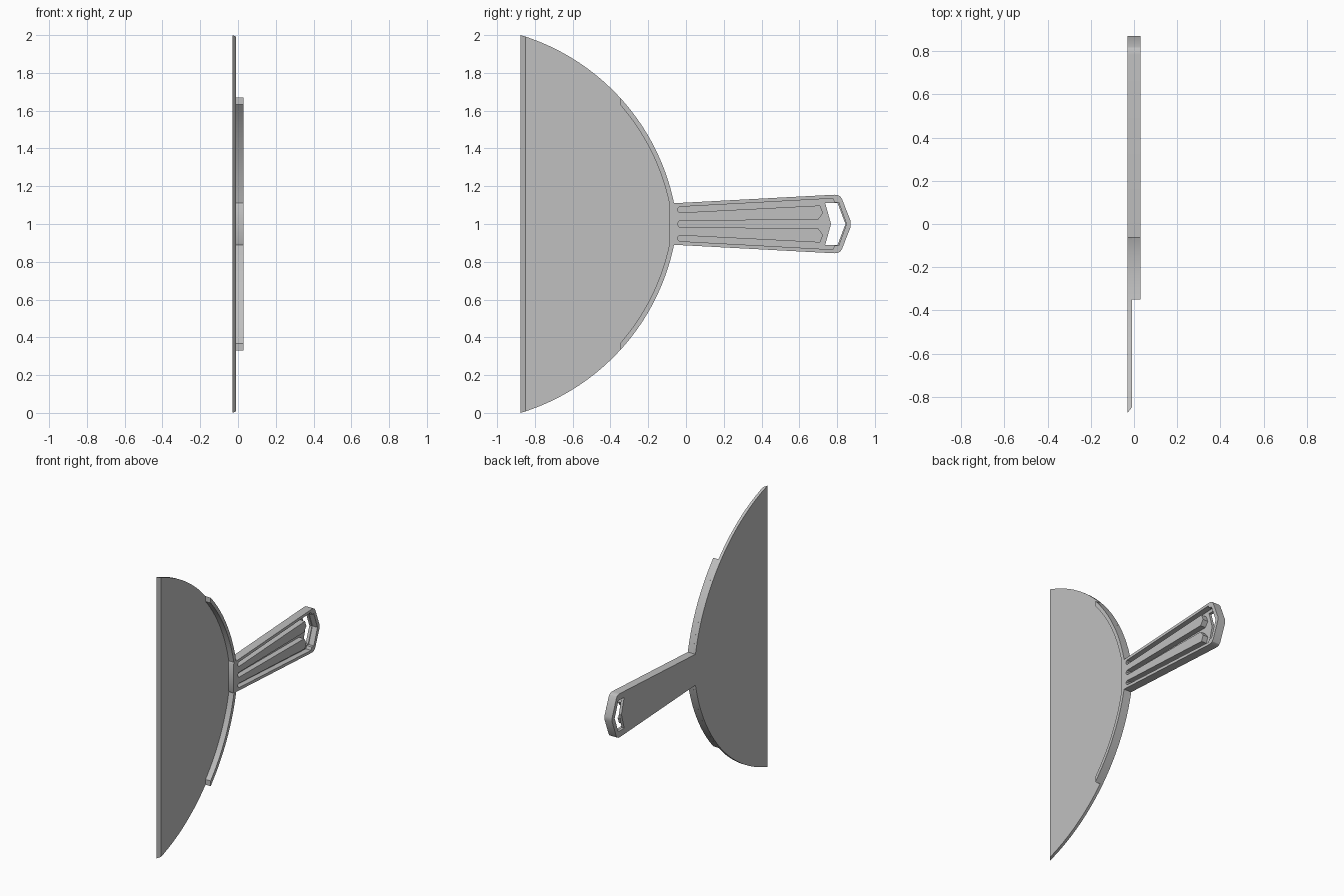
import bpy, bmesh, math

cube = bpy.data.objects.get("Cube")
if cube:
    bpy.data.objects.remove(cube, do_unlink=True)

GREY = (0.53, 0.53, 0.53, 1)
mat = bpy.data.materials.new("light_grey")
mat.use_nodes = True
mat.diffuse_color = GREY
mat.node_tree.nodes["Principled BSDF"].inputs["Base Color"].default_value = GREY

# Depth layers: flat back, blade face, raised face
BACK, FACE, TOP = -0.03, -0.01, 0.03
# Arc of the upper half of the blade, as (y, height above the middle)
CY, CH, R, RIM = -1.218, -0.128, 1.179, 0.025


def mirrored(half):
    """Close an upper half outline with its reflection."""
    return half + [(y, -h) for y, h in reversed(half) if abs(h) > 1e-6]


def arc(radius, a0, a1, n):
    return [(CY + radius * math.cos(a0 + (a1 - a0) * i / n),
             CH + radius * math.sin(a0 + (a1 - a0) * i / n)) for i in range(n + 1)]


def prism(name, outline, x0, x1):
    """Extrude a (y, height) outline from x0 to x1."""
    bm = bmesh.new()
    face = bm.faces.new([bm.verts.new((x0, y, 1 + h)) for y, h in outline])
    new = bmesh.ops.extrude_face_region(bm, geom=[face])["geom"]
    for v in new:
        if isinstance(v, bmesh.types.BMVert):
            v.co.x = x1
    bmesh.ops.recalc_face_normals(bm, faces=bm.faces)
    mesh = bpy.data.meshes.new(name)
    bm.to_mesh(mesh)
    bm.free()
    obj = bpy.data.objects.new(name, mesh)
    bpy.context.collection.objects.link(obj)
    mesh.materials.append(mat)
    return obj


def activate(obj):
    bpy.ops.object.select_all(action='DESELECT')
    obj.select_set(True)
    bpy.context.view_layer.objects.active = obj


def cut(obj, cutter):
    mod = obj.modifiers.new("cut", 'BOOLEAN')
    mod.operation, mod.solver, mod.object = 'DIFFERENCE', 'EXACT', cutter
    activate(obj)
    bpy.ops.object.modifier_apply(modifier=mod.name)
    bpy.data.objects.remove(cutter, do_unlink=True)


# Blade with a sharpened straight edge
tip = math.atan2(1 - CH, -0.875 - CY)
neck = math.asin((0.11 - CH) / R)
blade = prism("blade", mirrored(arc(R, tip, neck, 22)), BACK, FACE)
for v in blade.data.vertices:
    if v.co.y < -0.87 and v.co.x > -0.02:
        v.co.y = -0.85
        v.co.z = 1 + (v.co.z - 1) * 0.992

# Raised rims along the curved back, above and below the handle
r_in = R - RIM
outer = arc(R, math.acos((-0.35 - CY) / R), neck, 16)
inner = arc(r_in, math.asin((0.11 - CH) / r_in), math.acos((-0.35 - CY) / r_in), 16)
rims = [prism("upper_rim", outer + inner, FACE, TOP),
        prism("lower_rim", [(y, -h) for y, h in outer + inner], FACE, TOP)]

# Block joining the rims at the root of the handle
collar = prism("handle_collar", mirrored([(-0.091, 0.1), (-0.086, 0.11), (-0.06, 0.11)]), FACE, TOP)

# Tapered handle with a pointed end
handle = prism("handle", mirrored([(-0.063, 0.11), (0.785, 0.155), (0.803, 0.153),
                                   (0.817, 0.146), (0.826, 0.132), (0.872, 0.015)]), BACK, TOP)

# Three grooves that meet around the hanging hole, leaving two flared ridges
grooves = prism("groove_cutter", mirrored([
    (-0.042, 0.008), (-0.034, 0.017), (0.7, 0.023), (0.725, 0.058), (0.71, 0.098),
    (-0.034, 0.06), (-0.042, 0.067), (-0.042, 0.083), (-0.034, 0.091),
    (0.778, 0.135), (0.786, 0.115), (0.808, 0.115), (0.85, 0.0)]), FACE, TOP + 0.05)
cut(handle, grooves)

# Chevron hanging hole through the floor
hole = prism("hole_cutter", mirrored([(0.768, 0.0), (0.737, 0.11), (0.803, 0.11), (0.844, 0.0)]),
             BACK - 0.05, TOP + 0.05)
cut(handle, hole)

# Smooth the curved edges, keep the corners crisp
for obj in [blade, collar, handle] + rims:
    activate(obj)
    bpy.ops.object.shade_smooth_by_angle(angle=math.radians(30))
